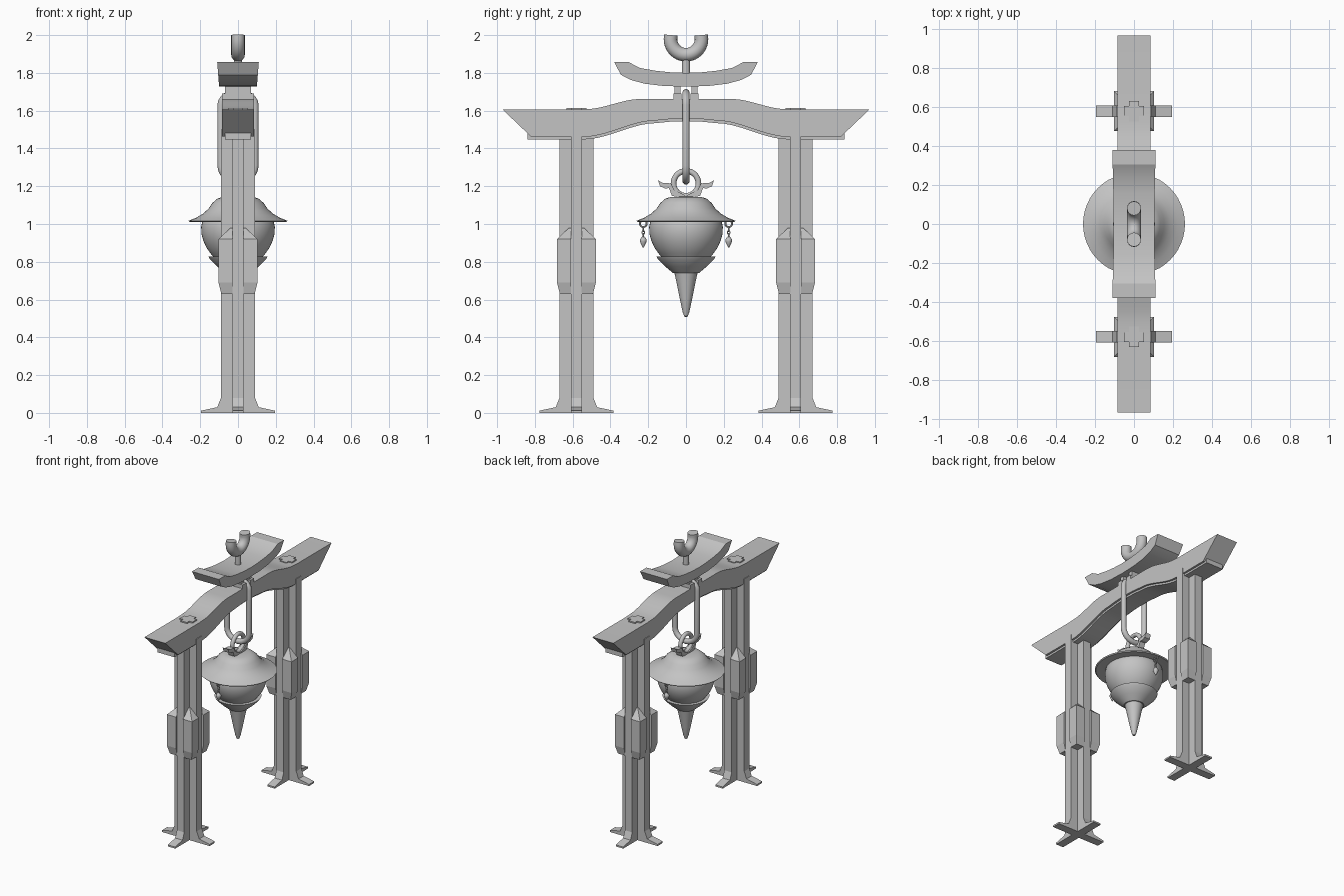
import bpy, bmesh, math
from mathutils import Vector

if "Cube" in bpy.data.objects:
    bpy.data.objects.remove(bpy.data.objects["Cube"])

grey = bpy.data.materials.new("stone_grey")
grey.use_nodes = True
colour = (0.55, 0.55, 0.55, 1)
grey.diffuse_color = colour
grey.node_tree.nodes["Principled BSDF"].inputs["Base Color"].default_value = colour


def finish(name, bm, smooth=None):
    bmesh.ops.recalc_face_normals(bm, faces=bm.faces)
    mesh = bpy.data.meshes.new(name)
    bm.to_mesh(mesh)
    bm.free()
    mesh.materials.append(grey)
    obj = bpy.data.objects.new(name, mesh)
    bpy.context.collection.objects.link(obj)
    if smooth:
        bpy.ops.object.select_all(action='DESELECT')
        obj.select_set(True)
        bpy.context.view_layer.objects.active = obj
        bpy.ops.object.shade_smooth_by_angle(angle=math.radians(smooth))
    return obj


def loft(name, rings, smooth=None, closed=False, caps=True):
    """Skin a list of equal-length point rings."""
    bm = bmesh.new()
    rows = [[bm.verts.new(p) for p in ring] for ring in rings]
    n = len(rows[0])
    pairs = list(zip(rows, rows[1:])) + ([(rows[-1], rows[0])] if closed else [])
    for a, b in pairs:
        for i in range(n):
            j = (i + 1) % n
            bm.faces.new((a[i], a[j], b[j], b[i]))
    if caps and not closed:
        bm.faces.new(rows[0])
        bm.faces.new(rows[-1])
    return finish(name, bm, smooth)


def extrude_x(name, outline, top_half, low_half=None, smooth=None):
    """Extrude a y-z outline along x, optionally narrower at the bottom."""
    low_half = low_half or top_half
    zs = [z for y, z in outline]
    lo, hi = min(zs), max(zs)
    width = lambda z: low_half + (top_half - low_half) * (z - lo) / (hi - lo)
    return loft(name, [[(s * width(z), y, z) for y, z in outline] for s in (-1, 1)], smooth)


def lathe(name, profile, y=0, steps=48, smooth=35):
    angles = [2 * math.pi * i / steps for i in range(steps)]
    return loft(name, [[(r * math.cos(a), y + r * math.sin(a), z) for a in angles]
                       for r, z in profile], smooth)


def tube(name, path, radius, side, closed=False, steps=16):
    """Sweep a circle along a planar path whose plane normal is side."""
    pts, side = [Vector(p) for p in path], Vector(side)
    rings = []
    for i, p in enumerate(pts):
        if closed:
            t = pts[(i + 1) % len(pts)] - pts[i - 1]
        else:
            t = pts[min(i + 1, len(pts) - 1)] - pts[max(i - 1, 0)]
        out = side.cross(t.normalized())
        rings.append([p + radius * (math.cos(a) * side + math.sin(a) * out)
                      for a in (2 * math.pi * k / steps for k in range(steps))])
    return loft(name, rings, 40, closed)


def box(name, x, y, z):
    return loft(name, [[(x[0], y[0], h), (x[1], y[0], h), (x[1], y[1], h), (x[0], y[1], h)]
                       for h in z])


def plus(reach, t, y, z):
    """Cross-shaped section."""
    quarter = [(reach, -t), (reach, t), (t, t)]
    pts = []
    for k in range(4):
        for px, py in quarter:
            for _ in range(k):
                px, py = -py, px
            pts.append((px, y + py, z))
    return pts


def mirrored(half):
    """Complete a y-z line given from the far end to the middle."""
    return half + [(-y, z) for y, z in reversed(half) if y]


def smooth_line(a, b, count=8):
    """S-curve between two points."""
    out = []
    for i in range(count + 1):
        u = i / count
        out.append((a[0] + (b[0] - a[0]) * u, a[1] + (b[1] - a[1]) * u * u * (3 - 2 * u)))
    return out


# Posts: cross section with splayed feet, corner blocks and a small top key
for label, y in (("front", -0.58), ("back", 0.58)):
    levels = [(0, .195), (.012, .195), (.03, .11), (.08, .09), (1.5, .09)]
    loft(label + "_post", [plus(r, .03, y, z) for z, r in levels])
    loft(label + "_post_key", [plus(.052, .026, y, z) for z in (1.55, 1.614)])
    for sx in (-1, 1):
        for sy in (-1, 1):
            rings = []
            for z, r in ((.63, .088), (.69, .103), (.92, .103), (.98, .04)):
                rings.append([(sx * a, y + sy * b, z) for a, b in
                              ((.028, .028), (r, .028), (r, r), (.028, r))])
            loft(label + "_post_block", rings)

# Arched cross beam with a narrower lip underneath
top = mirrored([(-.97, 1.605), (-.58, 1.605)] + smooth_line((-.53, 1.608), (-.24, 1.662)) + [(0, 1.662)])
arch = smooth_line((-.54, 1.462), (-.16, 1.548), 10) + [(-.08, 1.556), (0, 1.558)]
under = mirrored([(-.82, 1.462)] + arch)
extrude_x("beam", top + under[::-1], .085, smooth=30)
lip = mirrored([(-.84, 1.462)] + arch)
extrude_x("beam_lip", [(y, z + .02) for y, z in lip] + [(y, z - .014) for y, z in lip[::-1]],
          .07, smooth=30)

# Curved cap on its supports
cap_top = mirrored([(-.38, 1.858), (-.305, 1.858), (-.245, 1.826), (-.16, 1.811), (-.08, 1.803), (0, 1.8)])
cap_low = mirrored([(-.345, 1.79), (-.29, 1.762), (-.22, 1.743), (-.12, 1.731), (0, 1.727)])
extrude_x("cap", cap_top + cap_low[::-1], .11, .1, 25)
for s in (-1, 1):
    box("cap_support", (-.068, .068), sorted((s * .03, s * .06)), (1.65, 1.745))
    box("cap_support_base", (-.085, .085), sorted((s * .025, s * .066)), (1.65, 1.69))

# Open hook on top
lathe("hook_stem", [(.022, 1.78), (.022, 1.88)], steps=16)
arc = [(0, .082 * math.cos(a), 1.978 + .082 * math.sin(a))
       for a in (math.pi + math.pi * i / 20 for i in range(21))]
tube("hook", [(0, -.08, 2)] + arc + [(0, .08, 2)], .036, (1, 0, 0))

# Long link around the beam, and the ring hanging from it
bend = [(math.cos(math.pi * i / 12), math.sin(math.pi * i / 12)) for i in range(13)]
link = [(.09 * c, 0, 1.63 + .065 * s) for c, s in bend]
link += [(-.09 * c, 0, 1.31 - .082 * s) for c, s in bend]
tube("long_link", link, .019, (0, 1, 0), True)
circle = [(math.cos(2 * math.pi * i / 32), math.sin(2 * math.pi * i / 32)) for i in range(32)]
tube("bell_ring", [(0, .066 * c, 1.215 + .066 * s) for c, s in circle], .015, (1, 0, 0), True)

# Winged bracket holding the ring
wing_top = [(-.148, 1.232), (-.125, 1.218), (-.08, 1.215), (-.062, 1.18), (0, 1.15)]
wing_low = [(-.138, 1.2), (-.11, 1.188), (-.09, 1.19), (-.075, 1.15), (0, 1.13)]
extrude_x("ring_bracket", mirrored(wing_top) + mirrored(wing_low)[::-1], .022)

# Hanging bell: brimmed hat, round body, flange and spike
lathe("bell_hat", [(.02, 1.145), (.08, 1.143), (.108, 1.135), (.135, 1.112), (.155, 1.082), (.185, 1.055),
                   (.222, 1.033), (.262, 1.017), (.255, 1.01), (.18, 1.015)])
lathe("bell_body", [(.16, 1.05), (.188, 1.018), (.195, .985), (.193, .945), (.183, .91), (.166, .873),
                    (.146, .845), (.125, .82)])
lathe("bell_flange", [(.11, .828), (.157, .828), (.148, .812), (.11, .775), (.068, .74)])
lathe("bell_spike", [(.062, .745), (.05, .69), (.034, .61), (.018, .535), (.01, .512), (.003, .507)])

# Dangling charms under the brim
for s in (-1, 1):
    y = s * .226
    tube("charm_ring", [(0, y + .018 * c, 1.002 + .018 * k) for c, k in circle[::2]],
         .005, (1, 0, 0), True, 8)
    for i in range(3):
        z = .972 - .017 * i
        flat = i % 2
        tube("charm_link", [((0 if flat else .007 * c), y + (.007 * c if flat else 0), z + .012 * k)
                            for c, k in circle[::4]], .003, (flat, 1 - flat, 0), True, 6)
    lathe("charm_drop", [(.004, .935), (.011, .928), (.018, .918), (.018, .908), (.01, .89), (.002, .875)],
          y, 12)
